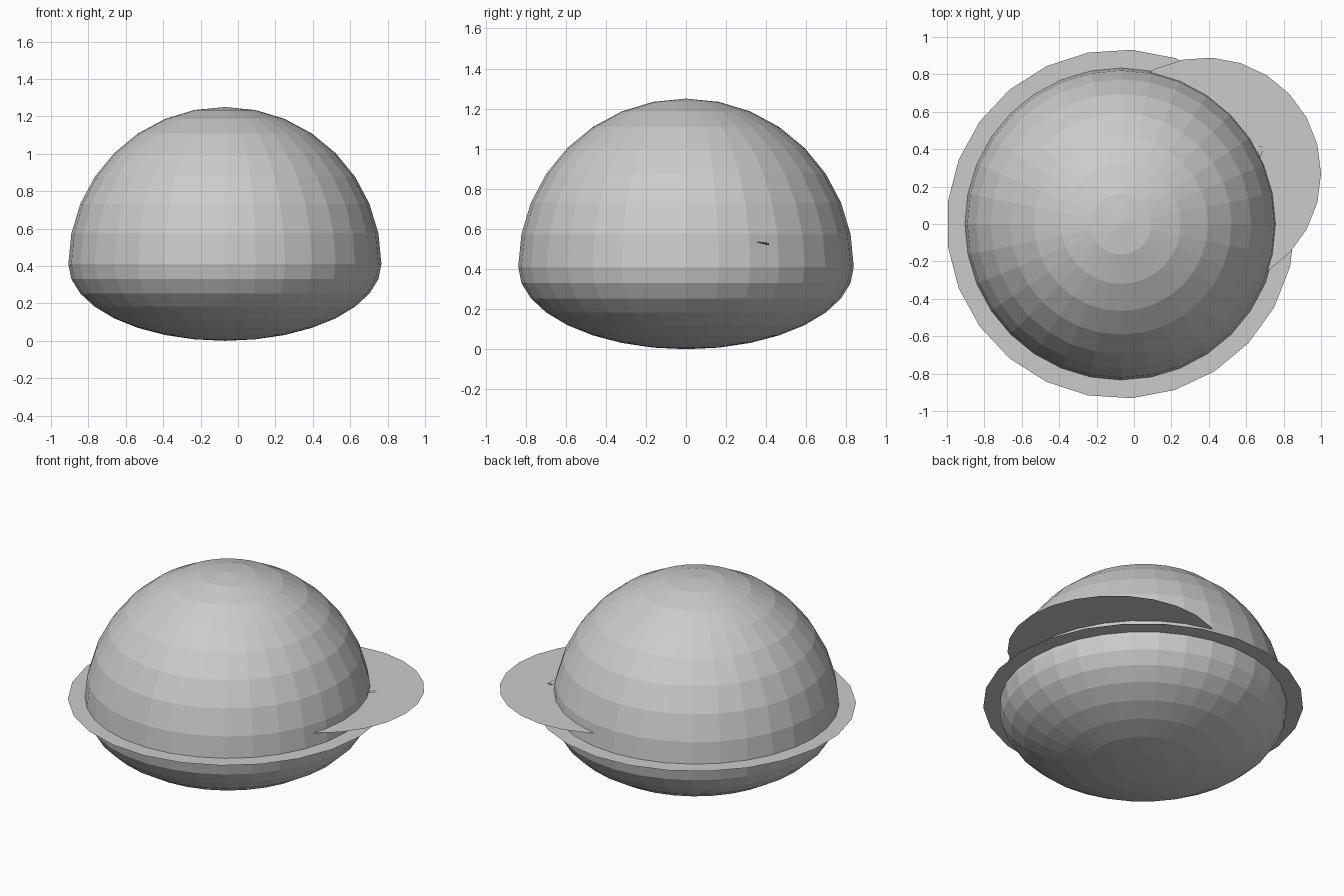
import bpy, bmesh
from mathutils import Matrix

if "Cube" in bpy.data.objects:
    bpy.data.objects.remove(bpy.data.objects["Cube"], do_unlink=True)

grey = bpy.data.materials.new("light grey")
grey.use_nodes = True
colour = (0.6, 0.6, 0.6, 1)
grey.diffuse_color = colour
grey.node_tree.nodes["Principled BSDF"].inputs["Base Color"].default_value = colour

CENTRE_X = -0.07
RIM_Z = 0.41
RADIUS = 0.837


def add_part(name, bm, location):
    mesh = bpy.data.meshes.new(name)
    bm.to_mesh(mesh)
    bm.free()
    mesh.materials.append(grey)
    part = bpy.data.objects.new(name, mesh)
    part.location = location
    bpy.context.collection.objects.link(part)
    return part


def half_sphere(name, side, height):
    """Faceted half ball, on the upper (1) or lower (-1) side of the rim."""
    bm = bmesh.new()
    bmesh.ops.create_uvsphere(bm, u_segments=32, v_segments=16, radius=1)
    unwanted = [v for v in bm.verts if v.co.z * side < -0.01]
    bmesh.ops.delete(bm, geom=unwanted, context='VERTS')
    bmesh.ops.scale(bm, vec=(RADIUS, RADIUS, height), verts=bm.verts)
    return add_part(name, bm, (CENTRE_X, 0, RIM_Z))


def flat_disc(name, radius, location):
    """Paper-thin disc with 25 sides and a corner on +x."""
    bm = bmesh.new()
    bmesh.ops.create_circle(bm, cap_ends=True, segments=25, radius=radius)
    # Turn the first corner to +x
    first = max(bm.verts, key=lambda v: v.co.y)
    quarter = Matrix.Rotation(-1.5707963, 3, 'Z')
    if abs(first.co.x) < 0.001:
        bmesh.ops.rotate(bm, matrix=quarter, verts=bm.verts)
    for face in bm.faces:
        face.normal_update()
        if face.normal.z < 0:
            face.normal_flip()
    return add_part(name, bm, location)


# Round body
half_sphere("upper_dome", 1, 0.84)
half_sphere("lower_bowl", -1, RIM_Z)

# Flat rings around the body
flat_disc("main_disc", 0.933, (CENTRE_X, 0, 0.44))
flat_disc("side_disc", 0.62, (0.38, 0.27, 0.52))

# Tiny sliver poking out of the dome above the side disc
bm = bmesh.new()
bmesh.ops.create_cone(bm, cap_ends=True, segments=4, radius1=0.02, radius2=0, depth=0.07)
bmesh.ops.scale(bm, vec=(1, 0.3, 1), verts=bm.verts)
bmesh.ops.rotate(bm, matrix=Matrix.Rotation(1.4, 3, 'X'), verts=bm.verts)
add_part("small_dart", bm, (0.675, 0.38, 0.53))
